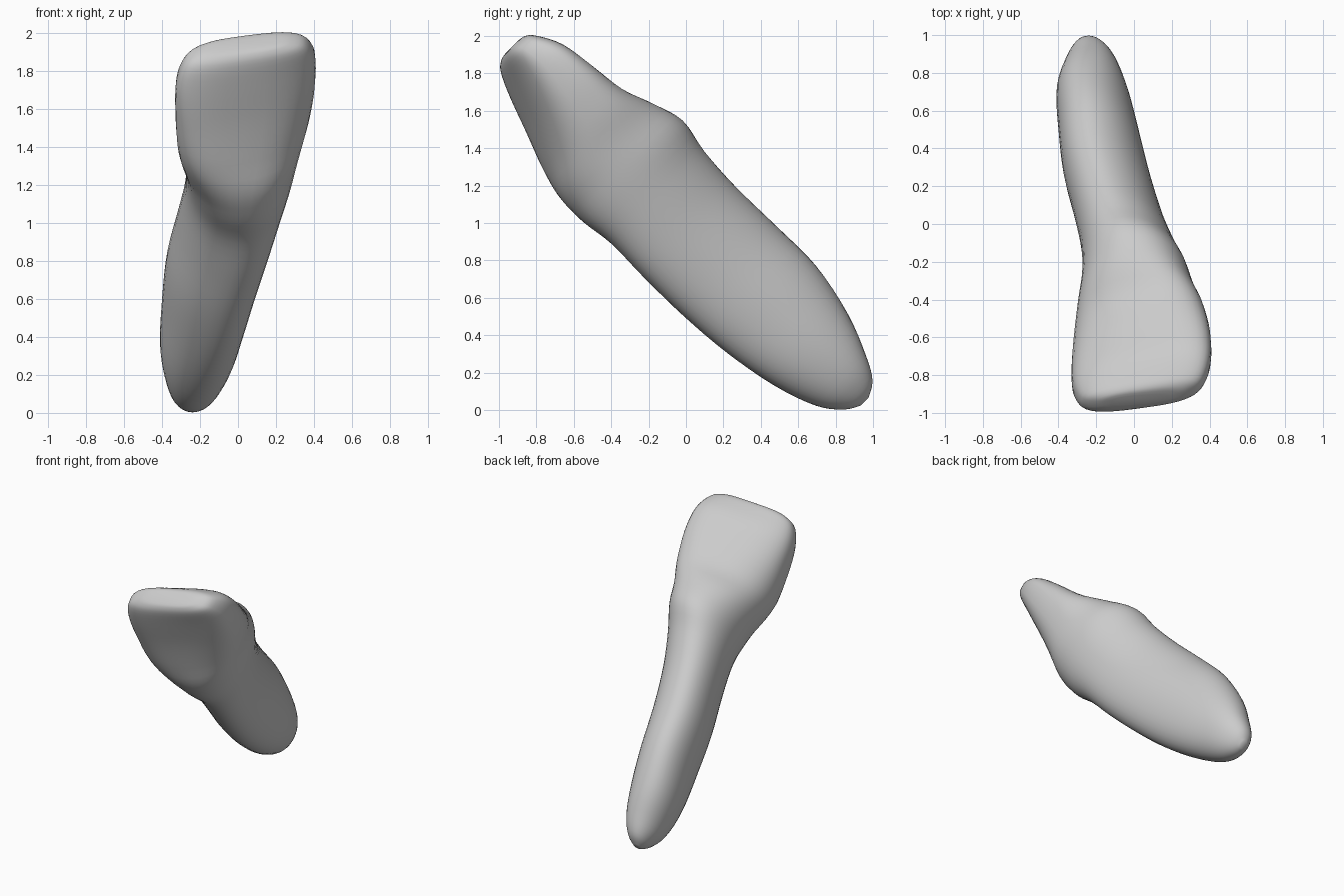
import bpy, bmesh
from math import sin, cos, pi, copysign
from mathutils import Vector

cube = bpy.data.objects.get("Cube")
if cube:
    bpy.data.objects.remove(cube)

# Stations along the tooth: distance, right side, left side, front face, back face, skew
STATIONS = [
    (-1.325, -.12, .2, -.03, .05, .5),
    (-1.315, -.2, .28, -.08, .1, .6),
    (-1.27, -.28, .36, -.13, .145, .65),
    (-1.14, -.325, .405, -.19, .21, .6),
    (-.95, -.33, .405, -.26, .24, .5),
    (-.75, -.32, .375, -.335, .265, .35),
    (-.58, -.3, .33, -.38, .325, .1),
    (-.4, -.275, .29, -.385, .375, -.05),
    (-.2, -.28, .235, -.36, .34, -.2),
    (.05, -.32, .17, -.365, .325, -.3),
    (.35, -.375, .1, -.36, .33, -.3),
    (.65, -.4, .04, -.335, .33, -.25),
    (.95, -.41, -.02, -.28, .27, -.15),
    (1.18, -.37, -.09, -.2, .18, 0),
    (1.3, -.32, -.16, -.11, .11, 0),
    (1.35, -.27, -.22, -.03, .03, 0),
]
SIDES, STEPS = 40, 4
AXIS = Vector((0, 1, -1)).normalized()
BACK = Vector((0, 1, 1)).normalized()


def smooth_stations():
    """Catmull-Rom curve through the stations."""
    rows = [STATIONS[0]] + STATIONS + [STATIONS[-1]]
    for a, b, c, d in zip(rows, rows[1:], rows[2:], rows[3:]):
        for i in range(STEPS):
            t = i / STEPS
            yield [q + t / 2 * (r - p + t * (2 * p - 5 * q + 4 * r - s
                   + t * (3 * (q - r) + s - p))) for p, q, r, s in zip(a, b, c, d)]
    yield STATIONS[-1]


def fit(values, low, high):
    """Stretch a list of values to fill a range."""
    lo, hi = min(values), max(values)
    return [low + (v - lo) / (hi - lo) * (high - low) for v in values]


def section(dist, right, left, front, back, skew):
    """Rounded, skewed cross-section; squarer at the crown than at the root."""
    crown = min(1, max(0, -2 * dist - 1))
    power = 2 / (2.1 + .8 * crown)
    us, vs = [], []
    for i in range(SIDES):
        a = 2 * pi * i / SIDES
        u = copysign(abs(cos(a)) ** power, cos(a))
        v = copysign(abs(sin(a)) ** power, sin(a))
        us.append(u)
        vs.append(v + skew * u)
    for x, t in zip(fit(us, right, left), fit(vs, front, back)):
        yield Vector((x, 0, 1)) + AXIS * dist + BACK * t


# Loft the sections into one closed body
bm = bmesh.new()
rings = [[bm.verts.new(p) for p in section(*row)] for row in smooth_stations()]
for r0, r1 in zip(rings, rings[1:]):
    for i in range(SIDES):
        j = (i + 1) % SIDES
        bm.faces.new((r0[i], r0[j], r1[j], r1[i]))
bm.faces.new(rings[0])
bm.faces.new(rings[-1])
bmesh.ops.recalc_face_normals(bm, faces=bm.faces)
mesh = bpy.data.meshes.new("tooth")
bm.to_mesh(mesh)
bm.free()
tooth = bpy.data.objects.new("tooth", mesh)
bpy.context.collection.objects.link(tooth)

# Plain grey enamel
enamel = bpy.data.materials.new("grey_enamel")
enamel.use_nodes = True
colour = (.6, .6, .6, 1)
enamel.diffuse_color = colour
enamel.node_tree.nodes["Principled BSDF"].inputs["Base Color"].default_value = colour
mesh.materials.append(enamel)

# Smooth shading
bpy.context.view_layer.objects.active = tooth
tooth.select_set(True)
bpy.ops.object.shade_smooth_by_angle(angle=pi / 3)
